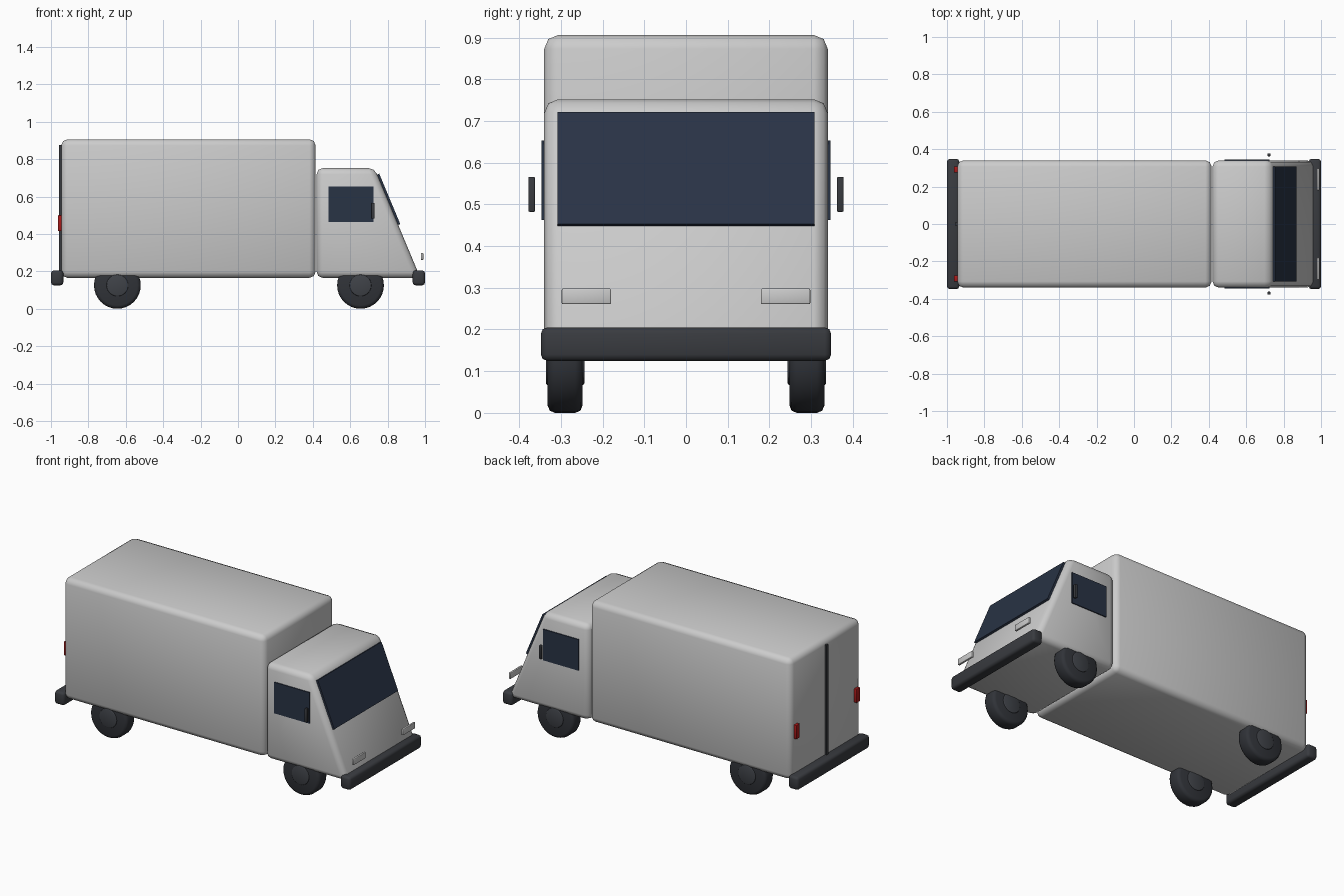
import bpy, bmesh
from math import radians, atan2
from mathutils import Matrix

if "Cube" in bpy.data.objects:
    bpy.data.objects.remove(bpy.data.objects["Cube"])


def material(name, color):
    m = bpy.data.materials.new(name)
    m.diffuse_color = (*color, 1)
    m.use_nodes = True
    m.node_tree.nodes["Principled BSDF"].inputs["Base Color"].default_value = m.diffuse_color
    return m


RUBBER = material("dark_rubber", (0.03, 0.033, 0.04))
HUB = material("dark_hub", (0.05, 0.055, 0.065))
TRIM = material("dark_trim", (0.04, 0.043, 0.05))
GLASS = material("dark_glass", (0.022, 0.033, 0.06))
RED = material("red_lens", (0.4, 0.01, 0.01))
WHITE = material("white_paint", (0.8, 0.8, 0.81))


def finish(name, bm, mat, bevel=0.0, segments=2, matrix=Matrix()):
    """Bevel the hard edges, smooth shade and link the object."""
    if bevel:
        edges = [e for e in bm.edges if e.calc_face_angle(0) > radians(40)]
        bmesh.ops.bevel(bm, geom=edges, offset=bevel, segments=segments,
                        profile=0.5, affect='EDGES', clamp_overlap=True)
    bm.transform(matrix)
    bmesh.ops.recalc_face_normals(bm, faces=bm.faces)
    mesh = bpy.data.meshes.new(name)
    bm.to_mesh(mesh)
    bm.free()
    mesh.shade_smooth()
    mesh.set_sharp_from_angle(angle=radians(50))
    mesh.materials.append(mat)
    obj = bpy.data.objects.new(name, mesh)
    bpy.context.collection.objects.link(obj)
    return obj


def box(name, x, y, z, mat, bevel=0.0, segments=2):
    """Box from (min, max) ranges."""
    bm = bmesh.new()
    bmesh.ops.create_cube(bm, size=1)
    for v in bm.verts:
        v.co = [r[0] if c < 0 else r[1] for c, r in zip(v.co, (x, y, z))]
    return finish(name, bm, mat, bevel, segments)


def disc(name, x, y, z, radius, width, mat, bevel):
    """Cylinder with its axle along y."""
    bm = bmesh.new()
    bmesh.ops.create_cone(bm, cap_ends=True, segments=32, radius1=radius,
                          radius2=radius, depth=width)
    turn = Matrix.Translation((x, y, z)) @ Matrix.Rotation(radians(90), 4, 'X')
    return finish(name, bm, mat, bevel, 2, turn)


def span(side, a, b):
    return tuple(sorted((side * a, side * b)))


# Cargo body
box("cargo_box", (-0.945, 0.415), (-0.34, 0.34), (0.165, 0.906), WHITE, 0.033)

# Cab with sloping front, extruded from its side profile
bm = bmesh.new()
profile = [(0.42, 0.165), (0.975, 0.165), (0.73, 0.752), (0.42, 0.752)]
face = bm.faces.new([bm.verts.new((x, -0.34, z)) for x, z in profile])
ext = bmesh.ops.extrude_face_region(bm, geom=[face])
for v in ext["geom"]:
    if isinstance(v, bmesh.types.BMVert):
        v.co.y = 0.34
bmesh.ops.recalc_face_normals(bm, faces=bm.faces)
finish("cab", bm, WHITE, 0.033)

# Windshield lying on the slope
bm = bmesh.new()
bmesh.ops.create_cube(bm, size=1)
tilt = atan2(0.245, 0.587)
finish("windshield", bm, GLASS, matrix=Matrix.Translation((0.803, 0, 0.584))
       @ Matrix.Rotation(-tilt, 4, 'Y') @ Matrix.Diagonal((0.018, 0.616, 0.292, 1)))

# Bumpers
box("front_bumper", (0.934, 1.0), (-0.348, 0.348), (0.125, 0.205), TRIM, 0.015)
box("rear_bumper", (-1.0, -0.934), (-0.348, 0.348), (0.125, 0.205), TRIM, 0.015)

# Rear door seam
box("rear_door_seam", (-0.957, -0.94), (-0.008, 0.008), (0.19, 0.875), TRIM)

# Paired parts
for side, tag in ((-1, "right"), (1, "left")):
    box(f"{tag}_side_window", (0.485, 0.725), span(side, 0.33, 0.346),
        (0.463, 0.653), GLASS)
    box(f"{tag}_mirror", (0.714, 0.73), span(side, 0.362, 0.378),
        (0.482, 0.566), TRIM, 0.003)
    box(f"{tag}_headlight", (0.978, 0.991), span(side, 0.18, 0.298),
        (0.261, 0.298), WHITE, 0.003)
    box(f"{tag}_tail_light", (-0.962, -0.94), span(side, 0.275, 0.307),
        (0.415, 0.5), RED, 0.003)
    for x, end in ((-0.645, "rear"), (0.655, "front")):
        disc(f"{end}_{tag}_tire", x, side * 0.29, 0.125, 0.125, 0.084, RUBBER, 0.018)
        disc(f"{end}_{tag}_hub", x, side * 0.29, 0.125, 0.058, 0.092, HUB, 0.004)
